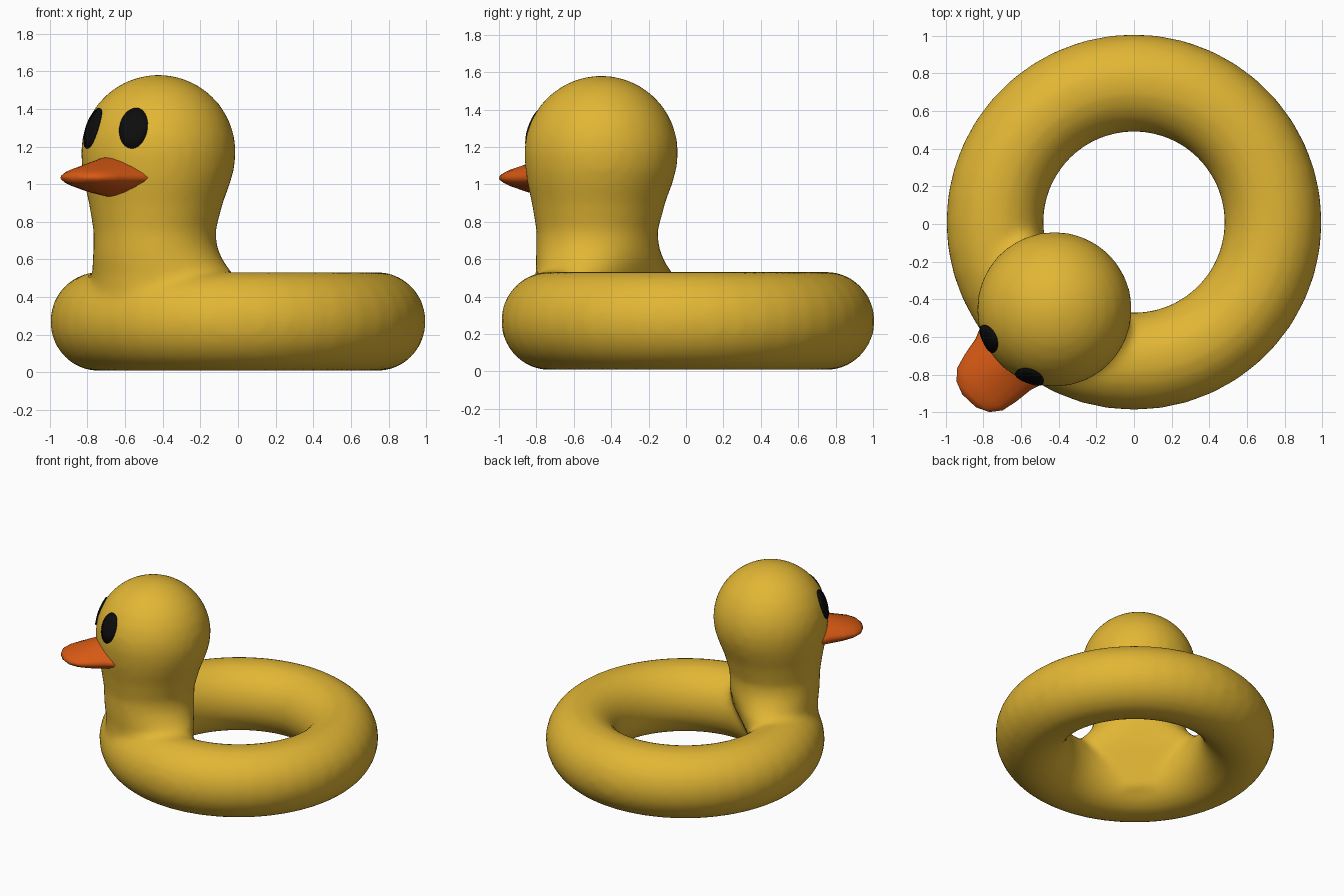
import bpy, bmesh, math
from mathutils import Vector

if "Cube" in bpy.data.objects:
    bpy.data.objects.remove(bpy.data.objects["Cube"])

FACING = math.radians(227)          # direction the bird looks
U = Vector((math.cos(FACING), math.sin(FACING), 0))
V = Vector((-U.y, U.x, 0))
Z = Vector((0, 0, 1))


def material(name, rgb):
    m = bpy.data.materials.new(name)
    m.diffuse_color = (*rgb, 1)
    m.use_nodes = True
    m.node_tree.nodes["Principled BSDF"].inputs["Base Color"].default_value = m.diffuse_color
    return m


yellow = material("yellow", (0.76, 0.47, 0.035))
orange = material("orange", (0.68, 0.10, 0.007))
black = material("black", (0.004, 0.004, 0.004))


def loft(bm, rings):
    """Skin closed rings of points, capping both ends."""
    loops = [[bm.verts.new(p) for p in ring] for ring in rings]
    n = len(loops[0])
    for a, b in zip(loops, loops[1:]):
        for i in range(n):
            j = (i + 1) % n
            bm.faces.new((a[i], a[j], b[j], b[i]))
    bm.faces.new(loops[0][::-1])
    bm.faces.new(loops[-1])


def finish(bm, name, mat, mesh=None):
    bmesh.ops.recalc_face_normals(bm, faces=bm.faces)
    for f in bm.faces:
        f.smooth = True
    mesh = bpy.data.meshes.new(name)
    bm.to_mesh(mesh)
    bm.free()
    mesh.materials.append(mat)
    ob = bpy.data.objects.new(name, mesh)
    bpy.context.collection.objects.link(ob)
    return ob


# Swim ring: round tube swept about the centre
bm = bmesh.new()
tube = [(0.74 + 0.26 * math.cos(a), 0.27 + 0.264 * math.sin(a))
        for a in (math.tau * k / 24 for k in range(24))]
SEG = 44
hoop = [[bm.verts.new((r * math.cos(math.tau * s / SEG),
                       0.01 + r * math.sin(math.tau * s / SEG), z))
         for r, z in tube] for s in range(SEG)]
for s in range(SEG):
    a, b = hoop[s], hoop[(s + 1) % SEG]
    for i in range(24):
        j = (i + 1) % 24
        bm.faces.new((a[i], b[i], b[j], a[j]))

# Neck and head: height, distance out, radial radius, sideways radius, bend along ring
sections = [(0.12, 0.70, 0.20, 0.42, 1), (0.27, 0.70, 0.26, 0.46, 1),
            (0.42, 0.67, 0.29, 0.45, 1), (0.52, 0.655, 0.305, 0.42, 0.8),
            (0.60, 0.65, 0.32, 0.365, 0.4), (0.67, 0.65, 0.323, 0.335, 0.1),
            (0.75, 0.65, 0.325, 0.325, 0), (0.90, 0.64, 0.357, 0.357, 0),
            (1.00, 0.63, 0.387, 0.387, 0), (1.08, 0.622, 0.405, 0.405, 0)]
for k in range(8):                  # round crown
    e = math.radians(12.4 * k)
    r = 0.413 * math.cos(e)
    sections.append((1.17 + 0.413 * math.sin(e), 0.62, r, r, 0))
rings = []
for z, d, ra, ta, bend in sections:
    ring = []
    for k in range(32):
        a = math.tau * k / 32
        t = ta * math.sin(a)
        ring.append(U * (d + ra * math.cos(a) - bend * t * t / 1.4) + V * t + Z * z)
    rings.append(ring)
loft(bm, rings)
body = finish(bm, "ring_and_head", yellow)

# Fuse ring and neck into one softly filleted skin
fuse = body.modifiers.new("fuse", "REMESH")
fuse.mode = "VOXEL"
fuse.voxel_size = 0.025
fuse.use_smooth_shade = True
soften = body.modifiers.new("soften", "SMOOTH")
soften.factor = 0.5
soften.iterations = 10

# Beak: distance out, half width, top height, bottom height, corner roundness
bm = bmesh.new()
rings = []
for s, w, top, low, p in [(0.86, 0.25, 1.165, 0.92, 1.5), (0.94, 0.23, 1.16, 0.93, 1.4),
                          (1.02, 0.20, 1.145, 0.935, 1.3), (1.12, 0.185, 1.115, 0.955, 1.2),
                          (1.20, 0.165, 1.09, 0.98, 1.1), (1.255, 0.12, 1.07, 1.0, 1),
                          (1.285, 0.05, 1.05, 1.02, 1)]:
    ring = []
    for k in range(20):
        a = math.tau * k / 20
        c, q = math.cos(a), math.sin(a)
        h = math.copysign(abs(q) ** p, q) * ((top - 1.035) if q > 0 else (1.035 - low))
        ring.append(U * s + V * (w * math.copysign(abs(c) ** p, c)) + Z * (1.035 + h))
    rings.append(ring)
loft(bm, rings)
finish(bm, "beak", orange)

# Eyes: thin oval plates curved to the head
centre = U * 0.62 + Z * 1.17
for side, name in ((-1, "right_eye"), (1, "left_eye")):
    az, el = FACING + side * math.radians(23), math.radians(18.5)
    n = Vector((math.cos(az) * math.cos(el), math.sin(az) * math.cos(el), math.sin(el)))
    across = Z.cross(n).normalized()
    up = n.cross(across)
    bm = bmesh.new()
    rings = []
    for radius, scale in ((0.411, 0.05), (0.411, 0.5), (0.411, 1),
                          (0.419, 1), (0.419, 0.5), (0.419, 0.05)):
        ring = []
        for k in range(24):
            a = math.tau * k / 24
            p = (n * 0.413 + across * (0.08 * scale * math.cos(a))
                 + up * (0.117 * scale * math.sin(a)))
            ring.append(centre + p.normalized() * radius)
        rings.append(ring)
    loft(bm, rings)
    finish(bm, name, black)
